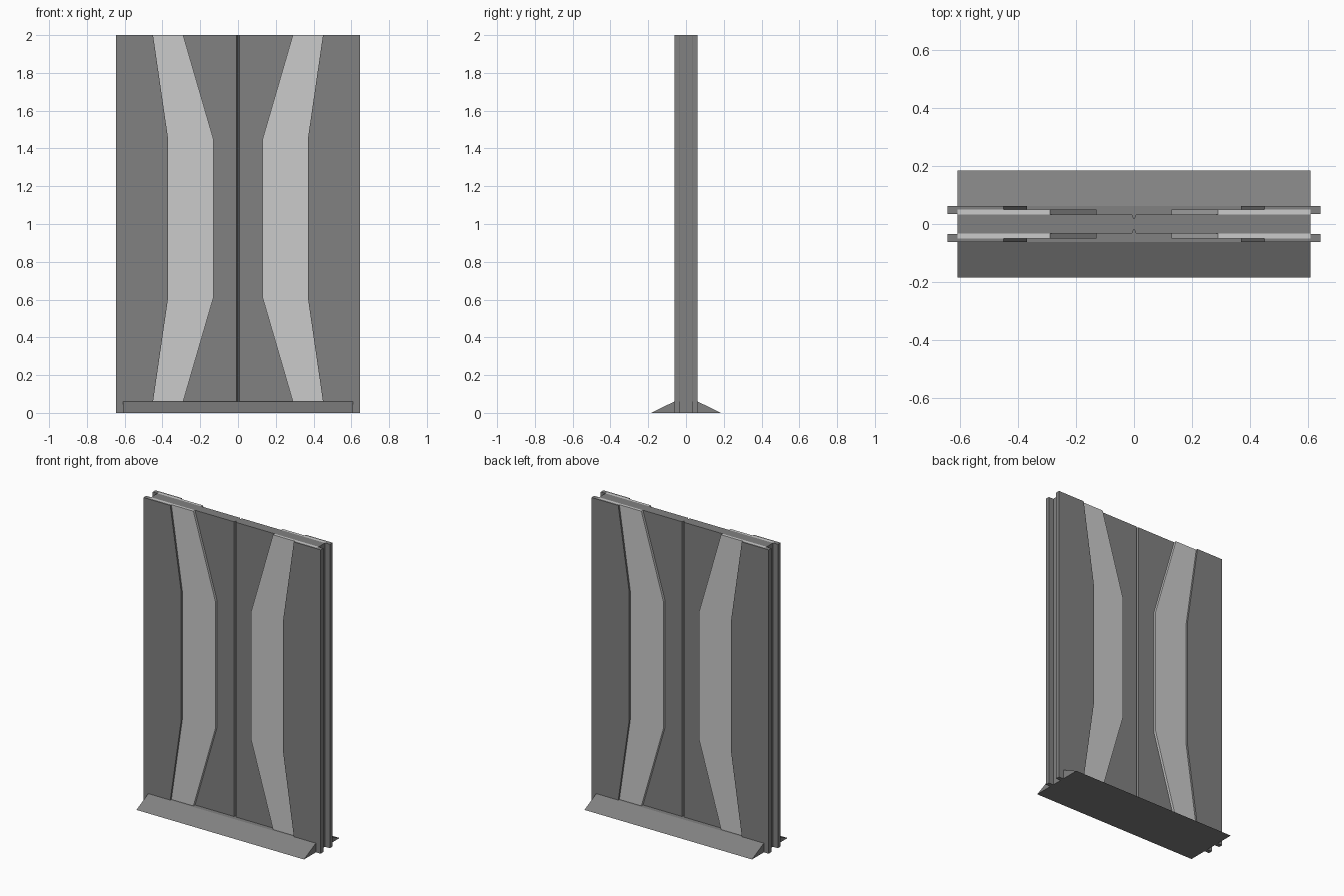
import bpy

if "Cube" in bpy.data.objects:
    bpy.data.objects.remove(bpy.data.objects["Cube"])

H = 2.0          # full height
KICK = 0.06      # height of the sloped base
MID_LO, MID_HI = 0.61, 1.45


def material(name, v):
    m = bpy.data.materials.new(name)
    m.diffuse_color = (v, v, v, 1)
    m.use_nodes = True
    m.node_tree.nodes["Principled BSDF"].inputs["Base Color"].default_value = m.diffuse_color
    return m


dark = material("dark_grey", 0.22)
light = material("light_grey", 0.65)


def prism(name, outline, axis, lo, hi, mat, mirror=False):
    """Extrude a 2D outline along an axis; optionally mirror it in x and y."""
    def place(p, d):
        return {"x": (d, p[0], p[1]), "y": (p[0], d, p[1]), "z": (p[0], p[1], d)}[axis]
    n = len(outline)
    verts = [place(p, lo) for p in outline] + [place(p, hi) for p in outline]
    faces = [list(range(n))[::-1], list(range(n, 2 * n))]
    faces += [[i, (i + 1) % n, n + (i + 1) % n, n + i] for i in range(n)]
    # an x-z outline is left-handed about y, so reverse its faces
    if axis == "y":
        faces = [f[::-1] for f in faces]
    me = bpy.data.meshes.new(name)
    me.from_pydata(verts, [], faces)
    me.materials.append(mat)
    ob = bpy.data.objects.new(name, me)
    bpy.context.collection.objects.link(ob)
    if mirror:
        mod = ob.modifiers.new("mirror", "MIRROR")
        mod.use_axis = (True, True, False)
        mod.use_clip = False
        mod.use_mirror_merge = False
    return ob


def waisted(outer, end, mid):
    """Outline with a straight outer edge and an inner edge that narrows midway."""
    return [(outer, KICK), (outer, H), (end, H), (mid, MID_HI), (mid, MID_LO), (end, KICK)]


# central slab with a V groove down each face
prism("core_panel", [(-0.61, -0.033), (-0.007, -0.033), (0, -0.017), (0.007, -0.033),
                     (0.61, -0.033), (0.61, 0.033), (0.007, 0.033), (0, 0.017),
                     (-0.007, 0.033), (-0.61, 0.033)], "z", KICK, H, dark)

# layered strips and outer plates on both faces
prism("light_strip", waisted(0.61, 0.29, 0.13), "y", 0.033, 0.05, light, True)
prism("outer_plate", waisted(0.61, 0.45, 0.37), "y", 0.05, 0.062, dark, True)

# edge rails down the sides, leaving an open channel between them
prism("edge_rail", [(0.61, 0.034), (0.645, 0.034), (0.645, 0.062), (0.61, 0.062)],
      "z", 0, H, dark, True)

# sloped base running along both faces
prism("base_kick", [(-0.185, 0), (0.185, 0), (0.062, KICK), (-0.062, KICK)],
      "x", -0.61, 0.61, dark)
